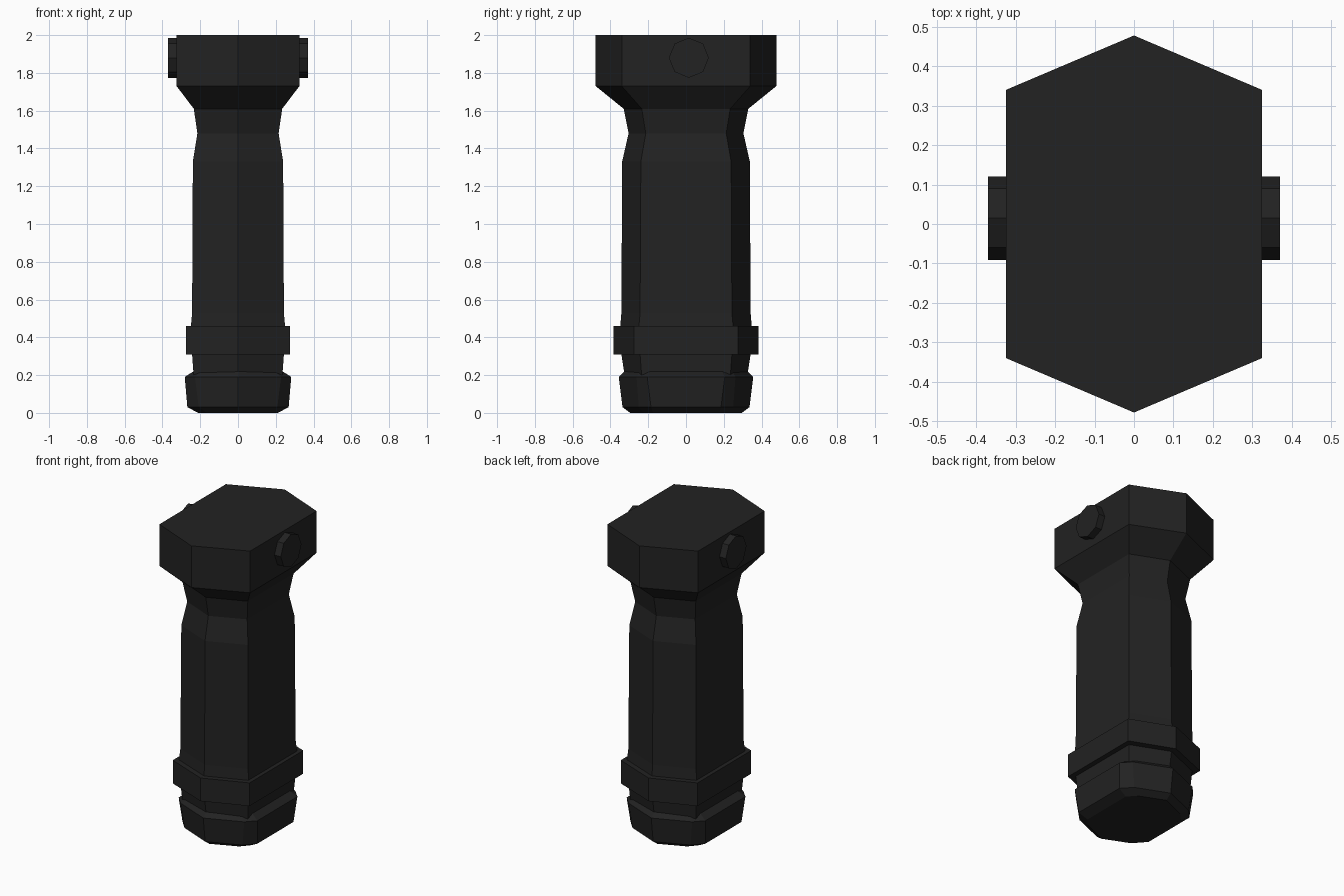
import bpy, bmesh, math

if "Cube" in bpy.data.objects:
    bpy.data.objects.remove(bpy.data.objects["Cube"])

mat = bpy.data.materials.new("matte_black")
mat.diffuse_color = (0.016, 0.016, 0.016, 1)
mat.use_nodes = True
mat.node_tree.nodes["Principled BSDF"].inputs["Base Color"].default_value = mat.diffuse_color


def hexagon(a, b, tip):
    """Hexagon with points toward front and back."""
    return [(a, -b), (a, b), (0, tip), (-a, b), (-a, -b), (0, -tip)]


def clipped_hexagon(a, b, c, d, tip):
    """Same outline with the four side corners cut off."""
    return [(a, -b), (a, b), (c, d), (0, tip), (-c, d),
            (-a, b), (-a, -b), (-c, -d), (0, -tip), (c, -d)]


def loft(name, sections):
    """Skin a stack of (z, outline) sections into a closed solid."""
    bm = bmesh.new()
    rings = [[bm.verts.new((x, y, z)) for x, y in outline] for z, outline in sections]
    for lo, hi in zip(rings, rings[1:]):
        n = len(lo)
        for i in range(n):
            j = (i + 1) % n
            bm.faces.new((lo[i], lo[j], hi[j], hi[i]))
    bm.faces.new(rings[0][::-1])
    bm.faces.new(rings[-1])
    bmesh.ops.recalc_face_normals(bm, faces=bm.faces)
    me = bpy.data.meshes.new(name)
    bm.to_mesh(me)
    bm.free()
    me.materials.append(mat)
    ob = bpy.data.objects.new(name, me)
    bpy.context.collection.objects.link(ob)
    return ob


# Handle, waist and flared mounting head: z, half width, side corner y, tip y
body = [(0.20, 0.235, 0.235, 0.325), (0.31, 0.243, 0.243, 0.342),
        (0.46, 0.249, 0.249, 0.348), (0.53, 0.243, 0.243, 0.342),
        (1.33, 0.239, 0.239, 0.338), (1.48, 0.215, 0.213, 0.304),
        (1.61, 0.234, 0.234, 0.33), (1.73, 0.325, 0.34, 0.478),
        (2.00, 0.325, 0.34, 0.478)]
loft("grip_body", [(z, hexagon(a, b, t)) for z, a, b, t in body])

# Collar around the lower handle
loft("collar", [(z, hexagon(0.275, 0.275, 0.384)) for z in (0.31, 0.46)])

# End cap with clipped corners
cap = [(0.00, 0.210, 0.175, 0.165, 0.225, 0.295),
       (0.03, 0.268, 0.185, 0.208, 0.250, 0.336),
       (0.19, 0.282, 0.205, 0.228, 0.262, 0.356),
       (0.22, 0.236, 0.190, 0.195, 0.245, 0.326)]
loft("end_cap", [(z, clipped_hexagon(*p)) for z, *p in cap])

# Octagonal cross bolt heads on both sides of the head
octagon = [(0.106 * math.cos(i * math.pi / 4), 0.106 * math.sin(i * math.pi / 4))
           for i in range(8)]
for side, sx in (("right", 1), ("left", -1)):
    bolt = loft("bolt_head_" + side, [(-0.035, octagon), (0.045, octagon)])
    bolt.location = (0.325 * sx, 0.015, 1.88)
    bolt.rotation_euler = (0, sx * math.pi / 2, 0)
